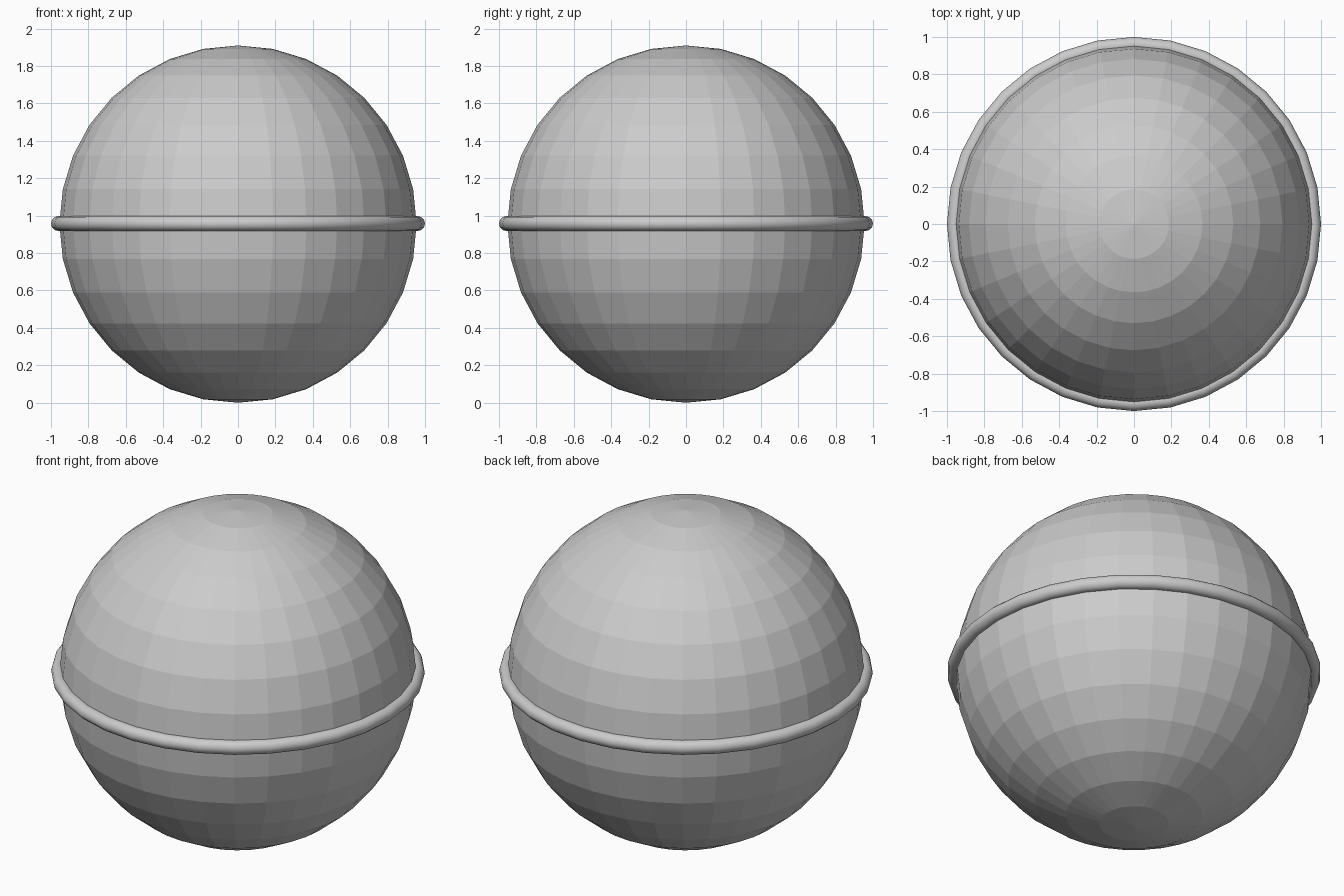
import bpy

if "Cube" in bpy.data.objects:
    bpy.data.objects.remove(bpy.data.objects["Cube"])

R = 0.955       # ball radius, also its centre height
TUBE = 0.04     # thickness radius of the equator band

# faceted ball
bpy.ops.mesh.primitive_uv_sphere_add(segments=32, ring_count=16, radius=R, location=(0, 0, R))
ball = bpy.context.object
ball.name = "ball"
bpy.ops.object.shade_flat()

# rounded band around the equator
bpy.ops.mesh.primitive_torus_add(major_segments=32, minor_segments=12,
                                 major_radius=1 - TUBE, minor_radius=TUBE,
                                 location=(0, 0, R + 0.003))
band = bpy.context.object
band.name = "equator_band"
bpy.ops.object.shade_smooth()
